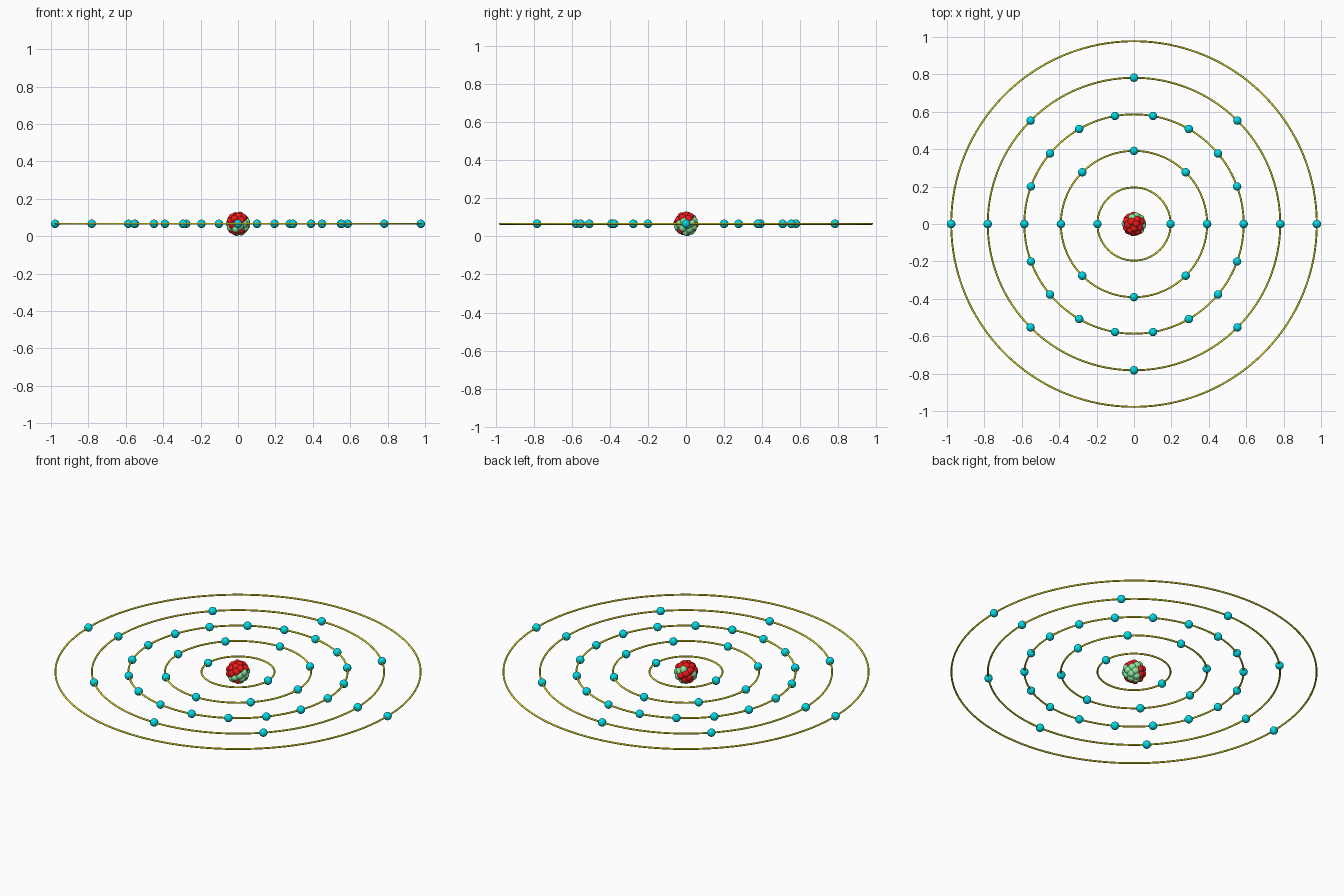
import bpy, math, random
from mathutils import Vector

if "Cube" in bpy.data.objects:
    bpy.data.objects.remove(bpy.data.objects["Cube"])

random.seed(5)
CENTRE_Z = 0.066
ELECTRON_R = 0.0225
RING_STEP = 0.1955
NUCLEON_R = 0.0215


def material(name, rgb):
    m = bpy.data.materials.new(name)
    m.diffuse_color = (*rgb, 1)
    m.use_nodes = True
    m.node_tree.nodes["Principled BSDF"].inputs["Base Color"].default_value = m.diffuse_color
    return m


def sphere_mesh(name, radius, mat, segments, rings):
    bpy.ops.mesh.primitive_uv_sphere_add(segments=segments, ring_count=rings, radius=radius)
    ob = bpy.context.object
    bpy.ops.object.shade_smooth()
    mesh = ob.data
    mesh.name = name
    mesh.materials.append(mat)
    bpy.data.objects.remove(ob)
    return mesh


def place(name, mesh, location):
    ob = bpy.data.objects.new(name, mesh)
    ob.location = location
    bpy.context.collection.objects.link(ob)


def shell_points(count, radius):
    golden = math.pi * (3 - math.sqrt(5))
    for i in range(count):
        z = 1 - (2 * i + 1) / count
        r = math.sqrt(1 - z * z)
        yield Vector((r * math.cos(i * golden), r * math.sin(i * golden), z)) * radius


yellow = material("orbit_yellow", (0.75, 0.72, 0.02))
teal = material("electron_teal", (0.0, 0.68, 0.78))
red = material("proton_red", (0.85, 0.01, 0.01))
green = material("neutron_green", (0.25, 0.8, 0.35))

electron = sphere_mesh("electron", ELECTRON_R, teal, 24, 16)
proton = sphere_mesh("proton", NUCLEON_R, red, 20, 12)
neutron = sphere_mesh("neutron", NUCLEON_R, green, 20, 12)

# Orbit rings with evenly spaced electrons
for n, count in enumerate((2, 8, 18, 8, 2), start=1):
    radius = RING_STEP * n
    bpy.ops.mesh.primitive_torus_add(major_radius=radius, minor_radius=0.005,
                                     major_segments=128, minor_segments=12,
                                     location=(0, 0, CENTRE_Z))
    ring = bpy.context.object
    ring.name = f"orbit_ring_{n}"
    ring.data.materials.append(yellow)
    bpy.ops.object.shade_smooth()
    for i in range(count):
        a = math.tau * i / count
        place(f"electron_{n}_{i + 1}", electron,
              (radius * math.cos(a), radius * math.sin(a), CENTRE_Z))

# Nucleus: outer and inner shells of packed protons and neutrons
for count, radius in ((36, 0.0445), (10, 0.02)):
    for p in shell_points(count, radius):
        # protons gather towards the top, neutrons towards the bottom
        is_proton = random.uniform(-1, 1) + 0.7 * p.z / radius > 0
        name, mesh = ("proton", proton) if is_proton else ("neutron", neutron)
        place(name, mesh, p + Vector((0, 0, CENTRE_Z)))
